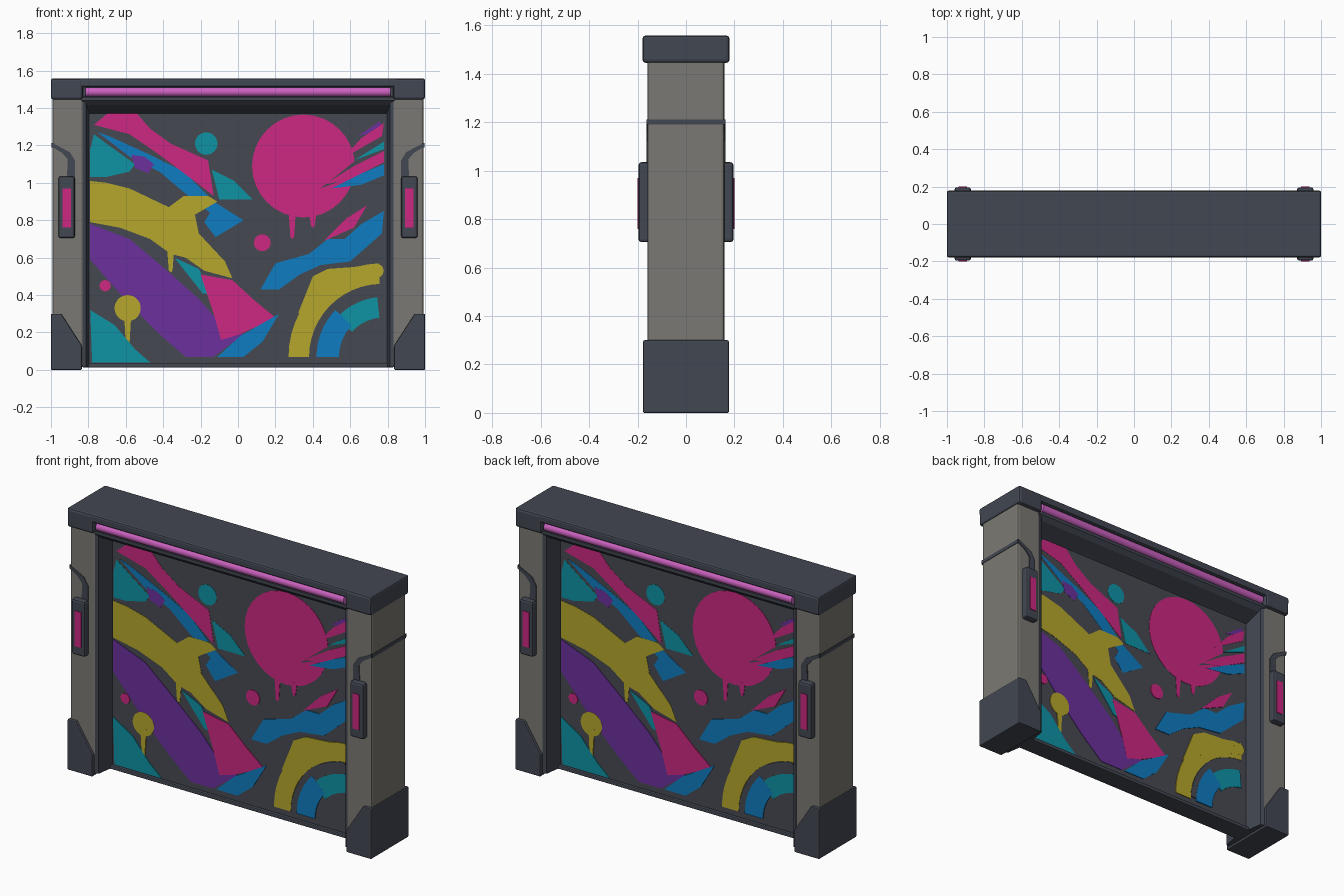
import bpy, bmesh, math
from mathutils import Matrix

if "Cube" in bpy.data.objects:
    bpy.data.objects.remove(bpy.data.objects["Cube"])


def material(name, r, g, b):
    m = bpy.data.materials.new(name)
    lin = [((c / 255 + 0.055) / 1.055) ** 2.4 for c in (r, g, b)]
    m.diffuse_color = (*lin, 1)
    m.use_nodes = True
    m.node_tree.nodes["Principled BSDF"].inputs["Base Color"].default_value = m.diffuse_color
    return m


STONE = material("warm grey", 123, 121, 115)
DARK = material("slate", 66, 71, 82)
SHUT = material("shutter grey", 70, 73, 81)
PINK = material("magenta", 204, 40, 130)
YELLOW = material("mustard", 182, 167, 44)
BLUE = material("blue", 14, 124, 192)
TEAL = material("teal", 14, 146, 164)
PURPLE = material("purple", 108, 48, 158)
GLOW = material("light pink", 204, 98, 192)


def add_object(name, bm, mat):
    bmesh.ops.recalc_face_normals(bm, faces=bm.faces)
    me = bpy.data.meshes.new(name)
    bm.to_mesh(me)
    bm.free()
    me.materials.append(mat)
    ob = bpy.data.objects.new(name, me)
    bpy.context.collection.objects.link(ob)
    return ob


def bevel(ob, width, segments=2):
    mod = ob.modifiers.new("bevel", 'BEVEL')
    mod.width = width
    mod.segments = segments
    return ob


def box(name, mat, x, y, z, r=0.01):
    bm = bmesh.new()
    bmesh.ops.create_cube(bm, size=1)
    for v in bm.verts:
        v.co = [lo + (c + 0.5) * (hi - lo) for c, (lo, hi) in zip(v.co, (x, y, z))]
    ob = add_object(name, bm, mat)
    return bevel(ob, r) if r else ob


def prism(name, mat, pts, axis, lo, hi, r=0):
    """Extrude a 2D outline along an axis (0 = x, 1 = y, 2 = z)."""
    def place(p, d):
        c = list(p)
        c.insert(axis, d)
        return c
    bm = bmesh.new()
    f = bm.faces.new([bm.verts.new(place(p, lo)) for p in pts])
    ext = bmesh.ops.extrude_face_region(bm, geom=[f])["geom"]
    for v in ext:
        if isinstance(v, bmesh.types.BMVert):
            v.co[axis] = hi
    bmesh.ops.triangulate(bm, faces=[f for f in bm.faces if len(f.verts) > 4])
    ob = add_object(name, bm, mat)
    return bevel(ob, r) if r else ob


def both_ends(pts):
    """Complete a half outline (y, z) by mirroring it in y."""
    return pts + [(-y, z) for y, z in reversed(pts)]


def span(a, b, s):
    return tuple(sorted((a * s, b * s)))


# ---- frame ----
box("top_slab", DARK, (-1, 1), (-.178, .178), (1.512, 1.558), .01)
prism("header", DARK, both_ends([(-.145, 1.53), (-.145, 1.462), (-.16, 1.458),
      (-.16, 1.44), (-.135, 1.415), (-.06, 1.38), (-.04, 1.37)]), 0, -.84, .84)
box("bottom_sill", DARK, (-.83, .83), (-.06, .06), (.012, .035), .006)
for s, side in ((1, "right"), (-1, "left")):
    box(side + "_post", STONE, span(.828, .993, s), (-.16, .158), (.02, 1.46), .012)
    box(side + "_beam_cap", DARK, span(.83, 1, s), (-.18, .18), (1.445, 1.558), .014)
    box(side + "_side_band", DARK, span(.98, .996, s), (-.16, .158), (1.19, 1.212), 0)
    prism(side + "_foot", DARK, [(s * x, z) for x, z in
          [(.835, 0), (1, 0), (1, .3), (.945, .3), (.835, .13)]], 1, -.177, .177, .006)
    prism(side + "_jamb", DARK, [(s * x, y) for x, y in
          [(.835, -.157), (.812, -.15), (.795, -.035), (.795, .035), (.812, .15), (.835, .157)]],
          2, .015, 1.45)

# ---- shutter ----
box("shutter", SHUT, (-.8, .8), (-.043, .043), (.02, 1.4), 0)

# ---- details repeated on front and back ----
details = []
for s, side in ((1, "right"), (-1, "left")):
    details.append(box(side + "_handle", DARK, span(.872, .96, s), (-.196, -.14), (.705, 1.035), .012))
    details.append(box(side + "_handle_light", PINK, span(.893, .937, s), (-.2, -.192), (.76, .97), 0))
    details.append(prism(side + "_post_trim", DARK, [(s * x, z) for x, z in
                   [(.872, 1.03), (.872, 1.12), (.9, 1.165), (.993, 1.212), (.993, 1.192),
                    (.94, 1.16), (.91, 1.125), (.915, 1.03)]], 1, -.164, -.156))

# light tube
bm = bmesh.new()
bmesh.ops.create_cone(bm, cap_ends=True, segments=20, radius1=.025, radius2=.025, depth=1.63,
                      matrix=Matrix.Translation((0, -.15, 1.486)) @ Matrix.Rotation(math.pi / 2, 4, 'Y'))
tube = add_object("light_tube", bm, GLOW)
bpy.context.view_layer.objects.active = tube
tube.select_set(True)
bpy.ops.object.shade_smooth_by_angle(angle=math.radians(40))
details.append(tube)

# ---- painted mural: thin plates, later ones on top (hundredths of a unit) ----
layer = 0


def paint(name, mat, *pts):
    global layer
    layer += 1
    details.append(prism("paint_" + name, mat, [(x / 100, z / 100) for x, z in pts],
                         1, -.0436 - layer * .00016, -.0425))


def dot(name, mat, x, z, r):
    paint(name, mat, *[(x + r * math.cos(a * math.tau / 32), z + r * math.sin(a * math.tau / 32))
                       for a in range(32)])


def drip(name, mat, x, top, bottom, w):
    paint(name, mat, (x - w, top), (x - w * .5, bottom + 1), (x, bottom), (x + w * .5, bottom + 1), (x + w, top))


def arc(name, mat, x, z, r0, r1, a0, a1):
    angs = [math.radians(a0 + (a1 - a0) * i / 12) for i in range(13)]
    paint(name, mat, *[(x + r1 * math.cos(a), z + r1 * math.sin(a)) for a in angs],
          *[(x + r0 * math.cos(a), z + r0 * math.sin(a)) for a in reversed(angs)])


# upper left
paint("teal_corner", TEAL, (-79, 118), (-77, 126), (-69, 120), (-55, 110), (-58, 106), (-71, 103), (-79, 103))
paint("blue_slash", BLUE, (-75, 127), (-69, 125), (-47, 115), (-29, 106), (-13, 90), (3, 80), (-12, 71), (-18, 79),
      (-15, 84), (-29, 95), (-42, 106), (-58, 114))
paint("magenta_slash", PINK, (-77, 131), (-70, 137), (-54, 137), (-47, 129), (-36, 121), (-16, 112),
      (-13, 93), (-26, 103), (-42, 115), (-58, 126))
paint("purple_patch", PURPLE, (-57, 115), (-50, 114), (-45, 110), (-48, 105), (-55, 108))
dot("teal_dot", TEAL, -17, 121, 6)
paint("teal_wedge", TEAL, (-14, 107), (-2, 101), (8, 91), (-10, 91))
paint("mustard_branch", YELLOW, (-79, 101), (-70, 100), (-58, 97), (-37, 87), (-29, 93), (-16, 93), (-11, 90),
      (-23, 83), (-21, 73), (-7, 58), (-3, 49), (-18, 53), (-28, 60), (-36, 62), (-47, 70), (-63, 76), (-79, 79))
drip("mustard_drip", YELLOW, -36, 66, 52, 2)
# upper right
dot("magenta_disc", PINK, 35, 109, 27.5)
drip("disc_drip_a", PINK, 29, 86, 70, 2)
drip("disc_drip_b", PINK, 40, 84, 76, 2)
paint("purple_streak", PURPLE, (64, 125), (76, 133), (77, 128))
paint("magenta_streak_a", PINK, (56, 113), (66, 124), (78, 132), (77, 125))
paint("teal_streak", TEAL, (62, 112), (78, 122), (78, 118))
paint("disc_cut", SHUT, (44, 97), (63, 112), (63, 104))
paint("magenta_streak_b", PINK, (46, 99), (62, 109), (78, 117), (78, 111), (60, 102))
paint("blue_streak", BLUE, (50, 97), (66, 105), (78, 110), (78, 104), (66, 99))
# lower left
paint("purple_band", PURPLE, (-79, 78), (-58, 70), (-39, 54), (-21, 38), (-7, 22), (3, 19), (-13, 7),
      (-28, 7), (-42, 19), (-58, 35), (-79, 59))
paint("teal_sliver", TEAL, (-34, 60), (-21, 54), (-13, 40), (-19, 41))
paint("magenta_wedge", PINK, (-20, 51), (-3, 48), (9, 37), (20, 28), (1, 19), (-9, 16), (-13, 30))
paint("blue_wedge", BLUE, (-11, 7), (1, 18), (22, 30), (13, 15), (3, 7))
dot("magenta_dot_small", PINK, -71, 45, 3)
dot("mustard_dot", YELLOW, -59, 33, 7)
drip("mustard_dot_drip", YELLOW, -59, 31, 13, 2)
paint("teal_base", TEAL, (-79, 32), (-66, 24), (-55, 11), (-47, 4), (-78, 4))
# lower right
dot("magenta_dot", PINK, 13, 68, 4.5)
paint("magenta_flick", PINK, (46, 69), (58, 81), (69, 88), (62, 76))
paint("blue_wave", BLUE, (12, 43), (20, 57), (38, 62), (48, 70), (57, 70), (66, 78), (78, 85), (77, 73), (60, 58),
      (44, 56), (33, 51), (22, 43))
arc("mustard_arc", YELLOW, 77, 7, 39, 50, 92, 180)
paint("mustard_spur", YELLOW, (32, 30), (40, 50), (48, 54), (62, 55), (75, 57), (75, 50), (50, 41))
arc("mustard_arc_inside", SHUT, 78, 6, 30, 40, 96, 176)
dot("mustard_arc_end", YELLOW, 74, 53, 3.8)
arc("teal_arc", TEAL, 78, 5, 23, 34, 96, 138)
arc("blue_arc", BLUE, 78, 7, 24, 36, 136, 180)

# rear side: same details turned half round
for ob in details:
    twin = ob.copy()
    twin.name = "rear_" + ob.name
    twin.rotation_euler = (0, 0, math.pi)
    bpy.context.collection.objects.link(twin)
